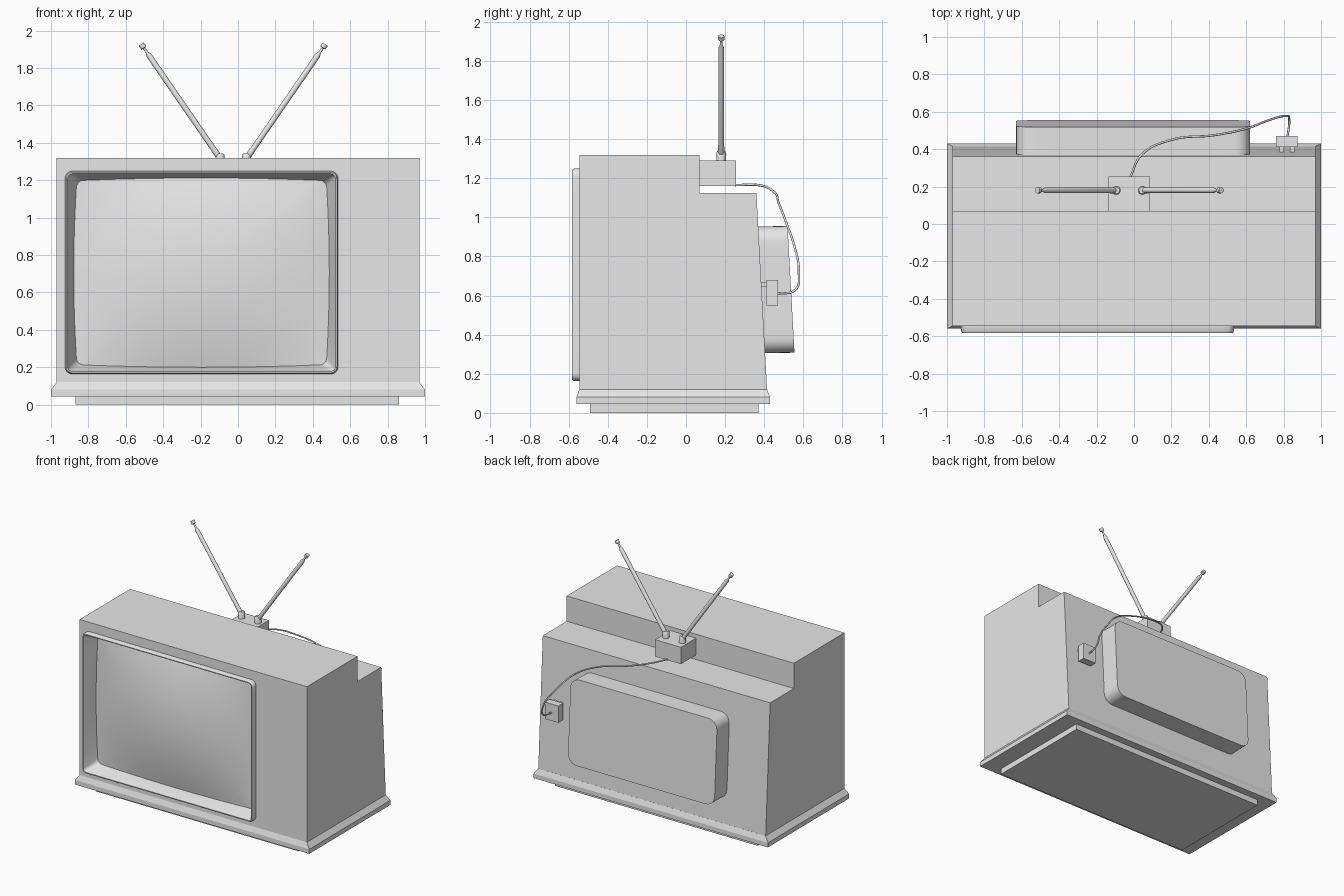
import bpy, bmesh, math
from mathutils import Vector

old = bpy.data.objects.get("Cube")
if old:
    bpy.data.objects.remove(old)

grey = bpy.data.materials.new("plain_grey")
grey.use_nodes = True
grey.diffuse_color = (0.8, 0.8, 0.8, 1)
grey.node_tree.nodes["Principled BSDF"].inputs["Base Color"].default_value = grey.diffuse_color


def finish(bm, name, smooth=False):
    bmesh.ops.recalc_face_normals(bm, faces=bm.faces)
    mesh = bpy.data.meshes.new(name)
    bm.to_mesh(mesh)
    bm.free()
    mesh.materials.append(grey)
    ob = bpy.data.objects.new(name, mesh)
    bpy.context.collection.objects.link(ob)
    if smooth:
        bpy.ops.object.select_all(action='DESELECT')
        ob.select_set(True)
        bpy.context.view_layer.objects.active = ob
        bpy.ops.object.shade_smooth_by_angle(angle=math.radians(35))
    return ob


def loft(name, loops, start=True, end=True, smooth=False):
    """Join matching point loops with quads and optionally cap the ends."""
    bm = bmesh.new()
    rings = [[bm.verts.new(p) for p in loop] for loop in loops]
    n = len(rings[0])
    for a, b in zip(rings, rings[1:]):
        for i in range(n):
            j = (i + 1) % n
            bm.faces.new((a[i], a[j], b[j], b[i]))
    if start:
        bm.faces.new(rings[0])
    if end:
        bm.faces.new(rings[-1])
    return finish(bm, name, smooth)


def rect(x0, x1, y0, y1, z):
    return [(x0, y0, z), (x1, y0, z), (x1, y1, z), (x0, y1, z)]


def box(name, x0, x1, y0, y1, z0, z1):
    return loft(name, [rect(x0, x1, y0, y1, z0), rect(x0, x1, y0, y1, z1)])


def rounded(hw, hh, r, arc=6, side=10):
    """Rounded rectangle about the origin, with subdivided sides."""
    pts = []
    for k, (sx, sz) in enumerate(((1, 1), (-1, 1), (-1, -1), (1, -1))):
        for i in range(arc + 1):
            t = math.pi / 2 * (k + i / arc)
            pts.append(Vector((sx * (hw - r) + r * math.cos(t),
                               sz * (hh - r) + r * math.sin(t))))
    out = []
    for i, p in enumerate(pts):
        out.append(p)
        if i % (arc + 1) == arc:
            q = pts[(i + 1) % len(pts)]
            out += [p.lerp(q, s / side) for s in range(1, side)]
    return out


def tube(name, p, q, sections, sides=12):
    """Round rod from p to q; sections are (fraction, radius) pairs."""
    p, q = Vector(p), Vector(q)
    turn = (q - p).to_track_quat('Z', 'Y')
    loops = []
    for f, r in sections:
        ring = [Vector((r * math.cos(a), r * math.sin(a), 0))
                for a in (2 * math.pi * i / sides for i in range(sides))]
        loops.append([p.lerp(q, f) + turn @ v for v in ring])
    return loft(name, loops, smooth=True)


# Cabinet: stepped side profile extruded across the width
W = 0.97
profile = [(-0.545, 0.11), (-0.545, 1.32), (0.07, 1.32), (0.07, 1.125),
           (0.36, 1.125), (0.415, 0.11)]
cabinet = loft("cabinet", [[(x, y, z) for y, z in profile] for x in (-W, W)])

# Screen opening cut into the cabinet front
CX, CZ = -0.195, 0.706
cutter = box("opening_cutter", CX - 0.715, CX + 0.715, -0.7, -0.4, CZ - 0.53, CZ + 0.53)
cutter.hide_render = True
cut = cabinet.modifiers.new("opening", 'BOOLEAN')
cut.operation, cut.solver, cut.object = 'DIFFERENCE', 'EXACT', cutter
bpy.context.view_layer.objects.active = cabinet
bpy.ops.object.modifier_apply(modifier=cut.name)
bpy.data.objects.remove(cutter)

# Flared skirt and plinth
full = (-1, 1, -0.56, 0.43)
loft("skirt", [rect(*full, 0.045), rect(*full, 0.08), rect(-W, W, -0.545, 0.415, 0.12)])
box("plinth", -0.87, 0.86, -0.49, 0.37, 0, 0.05)

# Bowed outline shared by the bezel and the bulging screen
SW, SH, EDGE = 0.667, 0.492, -0.475


def screen_ring(s):
    loop = []
    for p in rounded(SW, SH, 0.035):
        u, v = p.x / SW * s, p.y / SH * s
        x = u * (SW + 0.016 * (1 - v * v))
        z = v * (SH + 0.014 * (1 - u * u))
        loop.append((CX + x, EDGE - 0.07 * (1 - u * u) * (1 - v * v), CZ + z))
    return loop


def bezel_ring(inset, y):
    r = max(0.04 - inset, 0.02)
    return [(CX + p.x, y, CZ + p.y) for p in rounded(0.73 - inset, 0.543 - inset, r)]


loft("bezel", [bezel_ring(0, -0.54), bezel_ring(0, -0.572), bezel_ring(0.007, -0.583),
               bezel_ring(0.014, -0.583), bezel_ring(0.019, -0.57), screen_ring(1)],
     start=False, end=False, smooth=True)
loft("screen", [screen_ring(1 - i / 16) for i in range(16)], start=False, smooth=True)

# Rear housing: rounded block lying along the sloping back
housing = []
for depth in (-0.01, 0.15):
    housing.append([(-0.005 + p.x, 0.387 + depth - 0.055 * p.y, 0.629 + p.y + 0.02 * depth)
                    for p in rounded(0.625, 0.324, 0.075)])
loft("rear_housing", housing, smooth=True)

# Antenna box with two sockets and rods
MID, AY = -0.025, 0.18
box("antenna_box", MID - 0.11, MID + 0.11, 0.07, 0.255, 1.16, 1.29)
for side, label in ((1, "left"), (-1, "right")):
    foot = MID + side * 0.07
    tube(label + "_antenna_socket", (foot, AY, 1.28), (foot, AY, 1.342),
         [(0, 0.024), (0.85, 0.024), (1, 0.018)])
    tube(label + "_antenna_rod", (foot, AY, 1.315), (MID + side * 0.492, AY, 1.927),
         [(0, 0.016), (0.07, 0.016), (0.09, 0.015), (0.9, 0.015), (0.93, 0.007),
          (0.965, 0.007), (0.97, 0.016), (1, 0.016)])

# Cable from the antenna box down to the plug
path = [(-0.02, 0.25, 1.165), (0.04, 0.37, 1.165), (0.2, 0.45, 1.13),
        (0.43, 0.475, 1.07), (0.6, 0.51, 0.98), (0.72, 0.555, 0.85),
        (0.81, 0.577, 0.72), (0.83, 0.56, 0.63), (0.82, 0.46, 0.61)]
curve = bpy.data.curves.new("cable", 'CURVE')
curve.dimensions = '3D'
curve.bevel_depth, curve.bevel_resolution, curve.resolution_u = 0.006, 2, 8
spline = curve.splines.new('BEZIER')
spline.bezier_points.add(len(path) - 1)
for point, co in zip(spline.bezier_points, path):
    point.co = co
    point.handle_left_type = point.handle_right_type = 'AUTO'
curve.materials.append(grey)
bpy.context.collection.objects.link(bpy.data.objects.new("cable", curve))

# Plug and its prongs
box("plug", 0.76, 0.875, 0.412, 0.47, 0.55, 0.68)
for x in (0.79, 0.845):
    box("plug_prong", x - 0.012, x + 0.012, 0.38, 0.415, 0.645, 0.67)
